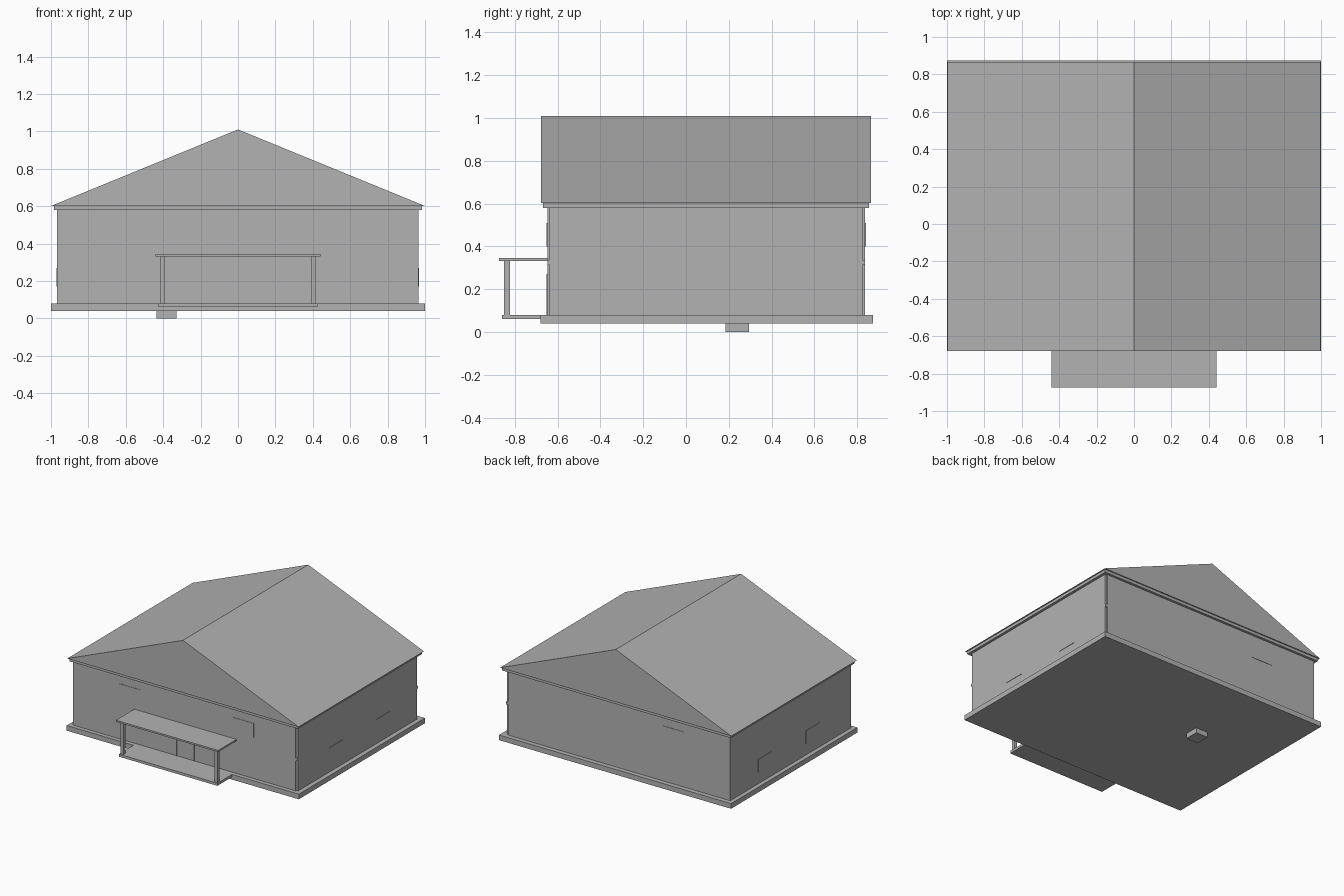
import bpy
import bmesh

if "Cube" in bpy.data.objects:
    bpy.data.objects.remove(bpy.data.objects["Cube"], do_unlink=True)

grey = bpy.data.materials.new("plain grey")
grey.use_nodes = True
colour = (0.45, 0.45, 0.45, 1)
grey.diffuse_color = colour
grey.node_tree.nodes["Principled BSDF"].inputs["Base Color"].default_value = colour


def finish(name, bm):
    bmesh.ops.recalc_face_normals(bm, faces=bm.faces)
    mesh = bpy.data.meshes.new(name)
    bm.to_mesh(mesh)
    bm.free()
    mesh.materials.append(grey)
    obj = bpy.data.objects.new(name, mesh)
    bpy.context.collection.objects.link(obj)
    return obj


def box(name, x, y, z):
    """Box spanning the given (low, high) pairs."""
    bm = bmesh.new()
    bmesh.ops.create_cube(bm, size=1)
    for v in bm.verts:
        v.co = [lo + (c + 0.5) * (hi - lo) for c, (lo, hi) in zip(v.co, (x, y, z))]
    return finish(name, bm)


def prism(name, profile, y):
    """Extrude an x-z profile along y."""
    bm = bmesh.new()
    face = bm.faces.new([bm.verts.new((px, y[0], pz)) for px, pz in profile])
    moved = bmesh.ops.extrude_face_region(bm, geom=[face])["geom"]
    verts = [g for g in moved if isinstance(g, bmesh.types.BMVert)]
    bmesh.ops.translate(bm, verts=verts, vec=(0, y[1] - y[0], 0))
    return finish(name, bm)


# Foundation and the column running down through it
box("foundation_slab", (-1, 1), (-0.68, 0.873), (0.04, 0.08))
box("inner_column", (-0.435, -0.33), (0.185, 0.295), (0, 0.603))

# Walls, with a narrow notch at the two left corners
WALL = (0.08, 0.58)
box("front_and_back_walls", (-0.967, 0.95), (-0.648, 0.837), WALL)
box("left_wall", (0.9, 0.965), (-0.64, 0.827), WALL)
for name, y in (("front", (-0.648, -0.63)), ("back", (0.82, 0.837))):
    box(name + "_corner_block", (0.94, 0.965), y, (0.315, 0.335))

# Roof
box("eave_plate", (-0.985, 0.985), (-0.668, 0.856), (0.58, 0.602))
prism("gable_roof", [(-0.997, 0.602), (0.997, 0.602), (0, 1.01)], (-0.678, 0.865))

# Porch
box("porch_floor", (-0.425, 0.425), (-0.86, -0.64), (0.06, 0.08))
box("porch_canopy", (-0.44, 0.44), (-0.873, -0.64), (0.332, 0.345))
for side, s in (("left", 1), ("right", -1)):
    x = sorted((s * 0.392, s * 0.418))
    box(side + "_porch_post", x, (-0.85, -0.823), (0.08, 0.332))
    x = sorted((s * 0.072, s * 0.078))
    box(side + "_door_jamb", x, (-0.652, -0.64), (0.08, 0.27))

# Thin window panes
HIGH, LOW = (0.40, 0.51), (0.17, 0.27)
for i, x in enumerate(((-0.57, -0.39), (0.41, 0.59))):
    box(f"front_window_{i + 1}", x, (-0.651, -0.645), HIGH)
box("back_window", (-0.57, -0.39), (0.834, 0.84), HIGH)
for i, y in enumerate(((-0.26, -0.09), (0.325, 0.495))):
    box(f"left_window_{i + 1}", (0.962, 0.968), y, LOW)
    box(f"right_window_{i + 1}", (-0.97, -0.964), y, LOW)
